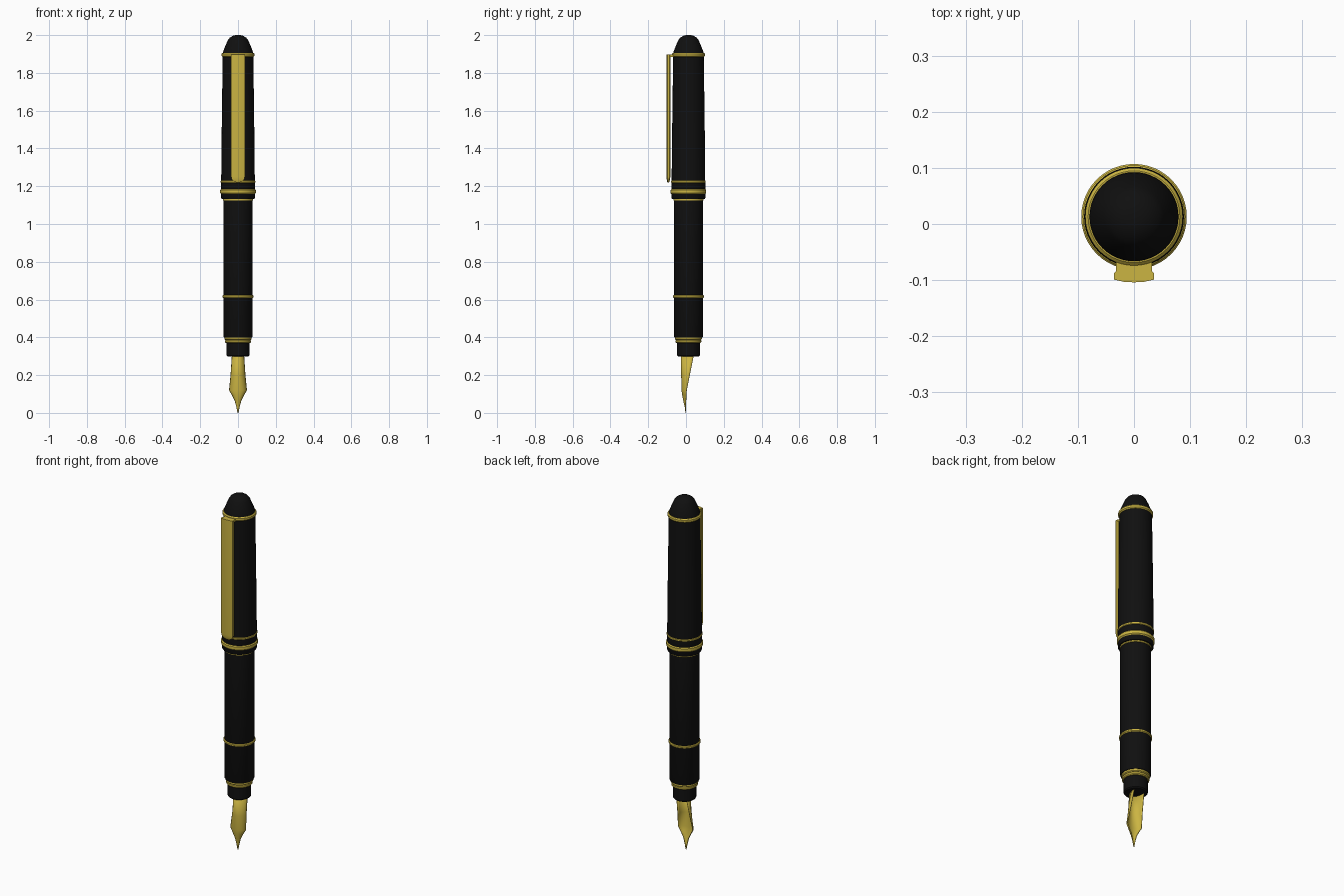
import bpy, bmesh, math

if "Cube" in bpy.data.objects:
    bpy.data.objects.remove(bpy.data.objects["Cube"])

YC = 0.013   # pen axis sits slightly behind the origin because of the clip
SEG = 48


def material(name, rgb):
    m = bpy.data.materials.new(name)
    m.diffuse_color = (*rgb, 1)
    m.use_nodes = True
    m.node_tree.nodes["Principled BSDF"].inputs["Base Color"].default_value = m.diffuse_color
    return m


BLACK = material("black_resin", (0.005, 0.005, 0.005))
GOLD = material("gold", (0.60, 0.46, 0.055))


def finish(name, bm, mat, angle=35):
    bmesh.ops.recalc_face_normals(bm, faces=bm.faces[:])
    me = bpy.data.meshes.new(name)
    bm.to_mesh(me)
    bm.free()
    me.materials.append(mat)
    ob = bpy.data.objects.new(name, me)
    bpy.context.collection.objects.link(ob)
    bpy.ops.object.select_all(action='DESELECT')
    bpy.context.view_layer.objects.active = ob
    ob.select_set(True)
    bpy.ops.object.shade_smooth_by_angle(angle=math.radians(angle))
    return ob


def lathe(name, profile, mat):
    """Closed solid turned from (radius, z) points."""
    bm = bmesh.new()
    rings = [[bm.verts.new((r * math.cos(i * math.tau / SEG),
                            YC + r * math.sin(i * math.tau / SEG), z))
              for i in range(SEG)] for r, z in profile]
    for a, b in zip(rings, rings[1:]):
        for i in range(SEG):
            j = (i + 1) % SEG
            bm.faces.new((a[i], a[j], b[j], b[i]))
    bm.faces.new(rings[0])
    bm.faces.new(rings[-1])
    return finish(name, bm, mat)


def ring(name, r, z0, z1, mat=GOLD):
    b = (z1 - z0) * 0.25
    return lathe(name, [(r - b, z0), (r, z0 + b), (r, z1 - b), (r - b, z1)], mat)


# Cap and its domed finial
lathe("finial", [(0.080, 1.90), (0.078, 1.915), (0.066, 1.945), (0.053, 1.975),
                 (0.044, 1.986), (0.028, 1.996), (0.012, 2.0)], BLACK)
ring("cap_top_ring", 0.087, 1.885, 1.906)
lathe("cap", [(0.086, 1.132), (0.089, 1.137), (0.089, 1.22), (0.088, 1.35),
              (0.085, 1.60), (0.081, 1.89)], BLACK)
ring("cap_upper_band", 0.0915, 1.217, 1.231)
ring("cap_main_band", 0.094, 1.155, 1.187)

# Barrel, grip and trim rings
ring("barrel_top_ring", 0.079, 1.122, 1.135)
lathe("barrel", [(0.074, 0.40), (0.077, 0.405), (0.077, 1.14)], BLACK)
ring("barrel_ring", 0.082, 0.609, 0.624)
ring("grip_ring_upper", 0.071, 0.386, 0.404)
ring("grip_ring_lower", 0.068, 0.370, 0.387)
lathe("grip", [(0.055, 0.298), (0.060, 0.304), (0.060, 0.375), (0.060, 0.40)], BLACK)

# Nib: arched sheet lofted through (z, half width, front y, edge y)
bm = bmesh.new()
N = 12
rows = []
for z, w, yf, ye in [(0.32, 0.030, -0.025, 0.044), (0.20, 0.038, -0.024, 0.020),
                     (0.12, 0.046, -0.022, 0.004), (0.095, 0.031, -0.019, 0.002),
                     (0.065, 0.016, -0.013, 0.001), (0.03, 0.007, -0.005, 0.0),
                     (0.0, 0.001, -0.001, 0.0)]:
    row = []
    for i in range(N + 1):
        t = (i / N * 2 - 1) * math.pi / 2
        row.append(bm.verts.new((w * math.sin(t), yf + (ye - yf) * (1 - math.cos(t)), z)))
    rows.append(row)
for a, b in zip(rows, rows[1:]):
    for i in range(N):
        bm.faces.new((a[i], a[i + 1], b[i + 1], b[i]))
nib = finish("nib", bm, GOLD)
sol = nib.modifiers.new("thickness", 'SOLIDIFY')
sol.thickness = 0.003
sol.offset = 0

# Clip: gently bowed strip with a rounded lower end
bm = bmesh.new()
section = [(-0.031, -0.083), (-0.036, -0.088), (-0.036, -0.099), (-0.018, -0.103),
           (0, -0.104), (0.018, -0.103), (0.036, -0.099), (0.036, -0.088), (0.031, -0.083)]
rows = []
for z, s, d in [(1.898, 1, 1), (1.25, 1, 1), (1.235, 0.9, 0.8),
                (1.226, 0.68, 0.6), (1.221, 0.3, 0.45)]:
    rows.append([bm.verts.new((x * s, -0.094 + (y + 0.094) * d, z)) for x, y in section])
n = len(section)
for a, b in zip(rows, rows[1:]):
    for i in range(n):
        j = (i + 1) % n
        bm.faces.new((a[i], a[j], b[j], b[i]))
bm.faces.new(rows[0])
bm.faces.new(rows[-1])
finish("clip", bm, GOLD)

# Short bridge joining the clip to the cap ring
bm = bmesh.new()
bmesh.ops.create_cube(bm, size=1)
for v in bm.verts:
    v.co = (v.co.x * 0.064, -0.076 + v.co.y * 0.034, 1.891 + v.co.z * 0.014)
finish("clip_bridge", bm, GOLD)
